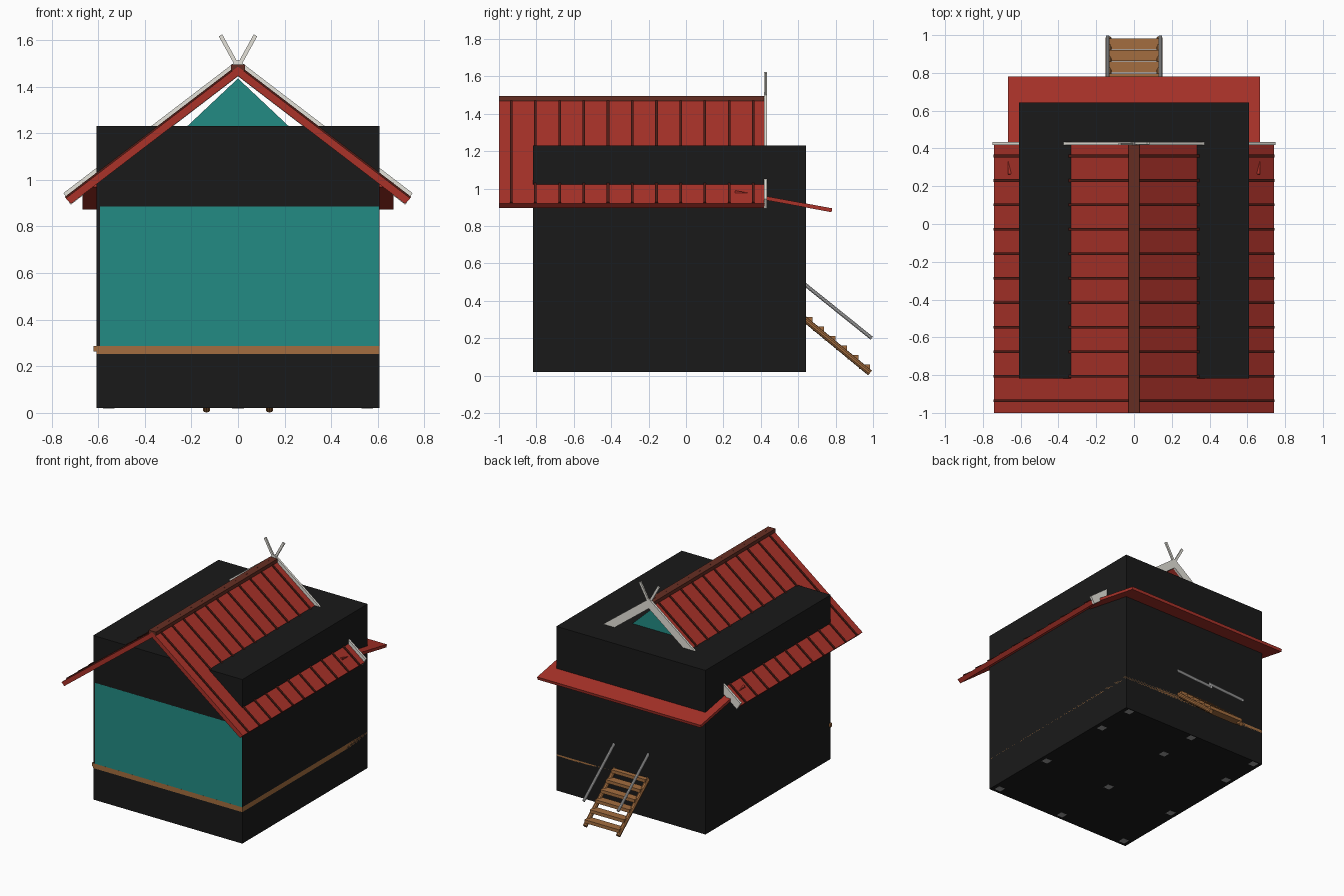
import bpy, bmesh, math
from mathutils import Vector

if "Cube" in bpy.data.objects:
    bpy.data.objects.remove(bpy.data.objects["Cube"])


def mat(name, r, g, b):
    m = bpy.data.materials.new(name)
    m.diffuse_color = (r, g, b, 1)
    m.use_nodes = True
    m.node_tree.nodes["Principled BSDF"].inputs["Base Color"].default_value = m.diffuse_color
    return m


BLACK = mat("near black", .010, .010, .010)
TEAL = mat("teal", .016, .26, .23)
RED = mat("roof red", .40, .032, .022)
DARK = mat("dark batten", .08, .012, .008)
RIDGE = mat("ridge brown", .13, .027, .016)
WOOD = mat("wood", .37, .155, .05)
WHITE = mat("off white", .78, .76, .70)
GREY = mat("rail grey", .58, .58, .58)
CONCRETE = mat("post grey", .34, .34, .34)


def finish(name, bm, m):
    bmesh.ops.recalc_face_normals(bm, faces=bm.faces)
    me = bpy.data.meshes.new(name)
    bm.to_mesh(me)
    bm.free()
    me.materials.append(m)
    ob = bpy.data.objects.new(name, me)
    bpy.context.collection.objects.link(ob)
    return ob


def prism(name, pts, axis, a, b, m):
    """Extrude a 2D profile along an axis from a to b (the other two axes in order)."""
    def put(p, t):
        v = list(p)
        v.insert("xyz".index(axis), t)
        return v
    bm = bmesh.new()
    lo = [bm.verts.new(put(p, a)) for p in pts]
    hi = [bm.verts.new(put(p, b)) for p in pts]
    bm.faces.new(lo)
    bm.faces.new(hi)
    for i in range(len(pts)):
        j = (i + 1) % len(pts)
        bm.faces.new((lo[i], lo[j], hi[j], hi[i]))
    return finish(name, bm, m)


def box(name, x, y, z, m):
    return prism(name, [(x[0], y[0]), (x[1], y[0]), (x[1], y[1]), (x[0], y[1])], "z", *z, m)


def bar(name, a, b, r, m):
    """Round bar between two points."""
    a, b = Vector(a), Vector(b)
    bm = bmesh.new()
    bmesh.ops.create_cone(bm, cap_ends=True, segments=10, radius1=r, radius2=r,
                          depth=(b - a).length)
    ob = finish(name, bm, m)
    ob.location = (a + b) / 2
    ob.rotation_euler = (b - a).to_track_quat("Z", "Y").to_euler()
    return ob


def strip(p, q, w):
    """Rectangle profile of width w centred on the line p-q."""
    p, q = Vector(p), Vector(q)
    d = (q - p).normalized()
    n = Vector((-d.y, d.x)) * w / 2
    return [p + n, q + n, q - n, p - n]


# Main enclosing body
box("body", (-.608, .608), (-.818, .642), (.02, 1.23), BLACK)

# Floor deck with a small projecting end at the front left corner
box("floor", (-.608, .608), (-.8186, .642), (.252, .288), WOOD)
box("floor_end", (-.62, -.60), (-.8184, -.80), (.264, .288), WOOD)

# House walls and back gable
box("front_wall", (-.592, .606), (-.8184, -.79), (.288, .885), TEAL)
box("back_wall", (-.59, .59), (.29, .31), (.288, .88), TEAL)
for s, side in ((-1, "left"), (1, "right")):
    box(side + "_wall", sorted((s * .59, s * .57)), (-.79, .29), (.288, .88), TEAL)
prism("back_gable", [(-.59, .88), (.59, .88), (0, 1.435)], "y", .30, .315, TEAL)

# Stilts under the floor
for i, x in enumerate((-.555, 0, .555)):
    for j, y in enumerate((-.77, -.27, .32, .61)):
        box(f"post_{i}_{j}", (x - .025, x + .025), (y - .025, y + .025), (.0196, .25), CONCRETE)

# Roof slopes, battens and back barge boards, mirrored per side
for s, side in ((-1, "left"), (1, "right")):
    def m(pts):
        return [(s * x, z) for x, z in pts]
    prism(side + "_roof", m([(0, 1.486), (.74, .92), (.717, .897), (0, 1.446)]),
          "y", -1, .42, RED)
    for k in range(11):
        y = -.935 + k * .1295
        prism(f"{side}_batten_{k}", m([(0, 1.495), (.743, .927), (.736, .918), (0, 1.48)]),
              "y", y - .007, y + .007, DARK)
    prism(side + "_barge_board", m([(0, 1.515), (.749, .943), (.718, .893), (0, 1.444)]),
          "y", .418, .434, WHITE)
    prism(side + "_horn", m(strip((-.005, 1.475), (.075, 1.62), .017)),
          "y", .42 + .002 * s, .432 + .002 * s, WHITE)
box("ridge_cap", (-.03, .03), (-1, .42), (1.468, 1.494), RIDGE)

# Sloping awning over the back, its inner end tucked under the main roof
prism("awning", strip((.262, .979), (.78, .884), .021), "x", -.667, .667, RED)

# Ladder: round stringers and flat treads
for s, side in ((-1, "left"), (1, "right")):
    bar(side + "_stringer", (s * .135, .60, .33), (s * .135, .984, .014), .016, WOOD)
for k in range(6):
    y, z = .646 + k * .0615, .312 - k * .0505
    box(f"tread_{k}", (-.14, .14), (y - .029, y + .029), (z - .024, z), WOOD)

# Handrails
for s, side in ((-1, "left"), (1, "right")):
    bar(side + "_handrail", (s * .14, .60, .516), (s * .14, .993, .2), .010, GREY)
